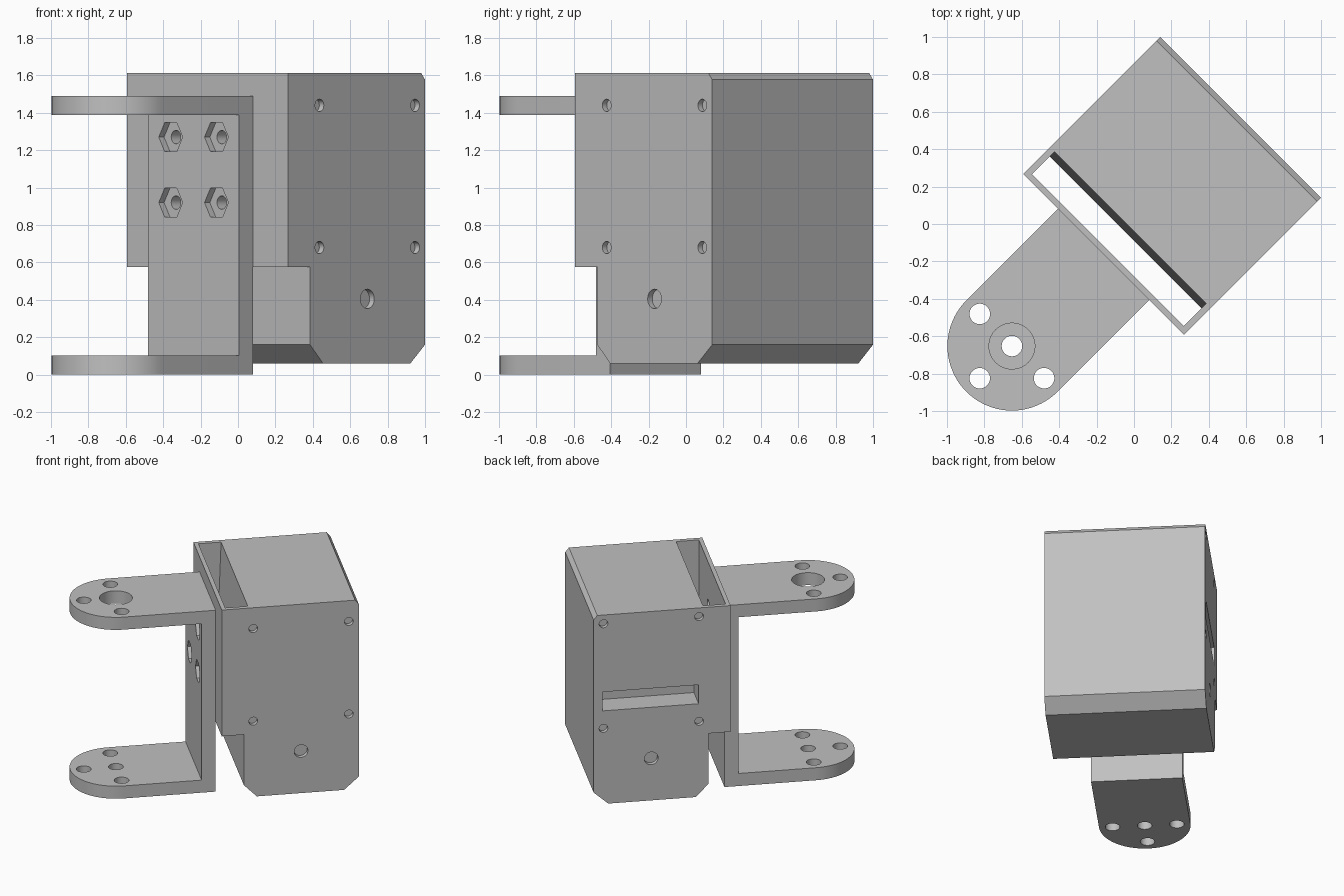
import bpy, bmesh, math
from mathutils import Matrix, Vector

if "Cube" in bpy.data.objects:
    bpy.data.objects.remove(bpy.data.objects["Cube"], do_unlink=True)

grey = bpy.data.materials.new("plain grey")
grey.use_nodes = True
colour = (0.53, 0.53, 0.53, 1)
grey.diffuse_color = colour
grey.node_tree.nodes["Principled BSDF"].inputs["Base Color"].default_value = colour

# Parts are laid out along X, then the assembly is turned about Z
TURN = Matrix.Rotation(math.radians(45), 4, "Z")
AXES = {"X": Vector((1, 0, 0)), "Y": Vector((0, 1, 0)), "Z": Vector((0, 0, 1))}


def prism(name, points, direction):
    """Extrude a planar outline of 3D points into a solid."""
    bm = bmesh.new()
    face = bm.faces.new([bm.verts.new(p) for p in points])
    moved = bmesh.ops.extrude_face_region(bm, geom=[face])["geom"]
    verts = [g for g in moved if isinstance(g, bmesh.types.BMVert)]
    bmesh.ops.translate(bm, verts=verts, vec=direction)
    bmesh.ops.recalc_face_normals(bm, faces=bm.faces)
    mesh = bpy.data.meshes.new(name)
    bm.to_mesh(mesh)
    bm.free()
    obj = bpy.data.objects.new(name, mesh)
    bpy.context.collection.objects.link(obj)
    mesh.materials.append(grey)
    return obj


def block(name, low, high):
    (a, b, c), (d, e, f) = low, high
    return prism(name, [(a, b, c), (d, b, c), (d, e, c), (a, e, c)], (0, 0, f - c))


def rod(centre, radius, length, axis, sides=32):
    """Cylinder or hexagon cutter centred on a point."""
    centre, along = Vector(centre), AXES[axis]
    p, q = {"X": ("Y", "Z"), "Y": ("X", "Z"), "Z": ("X", "Y")}[axis]
    points = []
    for i in range(sides):
        t = math.tau * i / sides
        points.append(centre - along * length / 2
                      + AXES[p] * radius * math.cos(t) + AXES[q] * radius * math.sin(t))
    return prism("cutter", points, along * length)


def combine(target, other, operation="DIFFERENCE"):
    mod = target.modifiers.new("cut", "BOOLEAN")
    mod.operation, mod.solver, mod.object = operation, "EXACT", other
    bpy.context.view_layer.objects.active = target
    bpy.ops.object.modifier_apply(modifier=mod.name)
    bpy.data.objects.remove(other, do_unlink=True)


# Bracket: back wall with two rounded arms
BACK, WALL, PIVOT, R, TOP = -0.23, -0.336, -0.923, 0.345, 1.49
bracket = block("bracket", (WALL, -R, 0), (BACK, R, TOP))


def arm(z, thickness):
    points = [(BACK, -R, z), (BACK, R, z)]
    for i in range(41):
        t = math.pi * (0.5 + i / 40)
        points.append((PIVOT + R * math.cos(t), R * math.sin(t), z))
    return prism("arm", points, (0, 0, thickness))


for z in (0, TOP - 0.103):
    combine(bracket, arm(z, 0.103), "UNION")

# Pivot and horn screw holes
for dx, dy in ((0, 0.243), (0, -0.243), (-0.243, 0)):
    combine(bracket, rod((PIVOT + dx, dy, 0.7), 0.055, 3, "Z"))
combine(bracket, rod((PIVOT, 0, 0), 0.055, 0.5, "Z"))
combine(bracket, rod((PIVOT, 0, TOP), 0.123, 0.5, "Z"))

# Housing: chamfered body with a deep overhanging front section
HALF, END, HIGH = 0.608, 0.806, 1.612
outline = [(BACK, 0.575), (-0.063, 0.575), (-0.063, 0.16), (0.035, 0.06), (0.695, 0.06),
           (END, 0.16), (END, 1.577), (0.778, HIGH), (BACK, HIGH)]
housing = prism("housing", [(x, -HALF, z) for x, z in outline], (0, 2 * HALF, 0))

# Open slot behind the front wall, with a sloping rear face
slot = [(-0.198, 0.4), (-0.0635, 0.4), (-0.0635, 0.575), (-0.027, HIGH), (-0.027, 1.8), (-0.198, 1.8)]
combine(housing, prism("cutter", [(x, -0.573, z) for x, z in slot], (0, 1.146, 0)))

# Side screw holes and round recesses
for side, upper in ((-1, 1.44), (1, 1.54)):
    for x in (0.008, 0.731):
        for z in (0.68, upper):
            combine(housing, rod((x, side * HALF, z), 0.033, 0.068, "Y", 24))
    combine(housing, rod((0.37, side * HALF, 0.405), 0.052, 0.07, "Y"))

# Long recess on one side
combine(housing, block("cutter", (0.012, HALF - 0.2, 0.825), (0.738, HALF + 0.1, 0.98)))

# Mounting bolts: through holes with hexagonal nut pockets
for y in (-0.173, 0.173):
    for z in (0.92, 1.27):
        combine(bracket, rod((WALL, y, z), 0.09, 0.08, "X", 6))
        combine(bracket, rod((BACK, y, z), 0.036, 0.4, "X", 24))
        combine(housing, rod((BACK, y, z), 0.036, 0.12, "X", 24))

# Turn into place and shade with sharp edges kept
for obj in (bracket, housing):
    obj.data.transform(TURN)
    bpy.ops.object.select_all(action="DESELECT")
    obj.select_set(True)
    bpy.context.view_layer.objects.active = obj
    bpy.ops.object.shade_smooth_by_angle(angle=math.radians(30))
